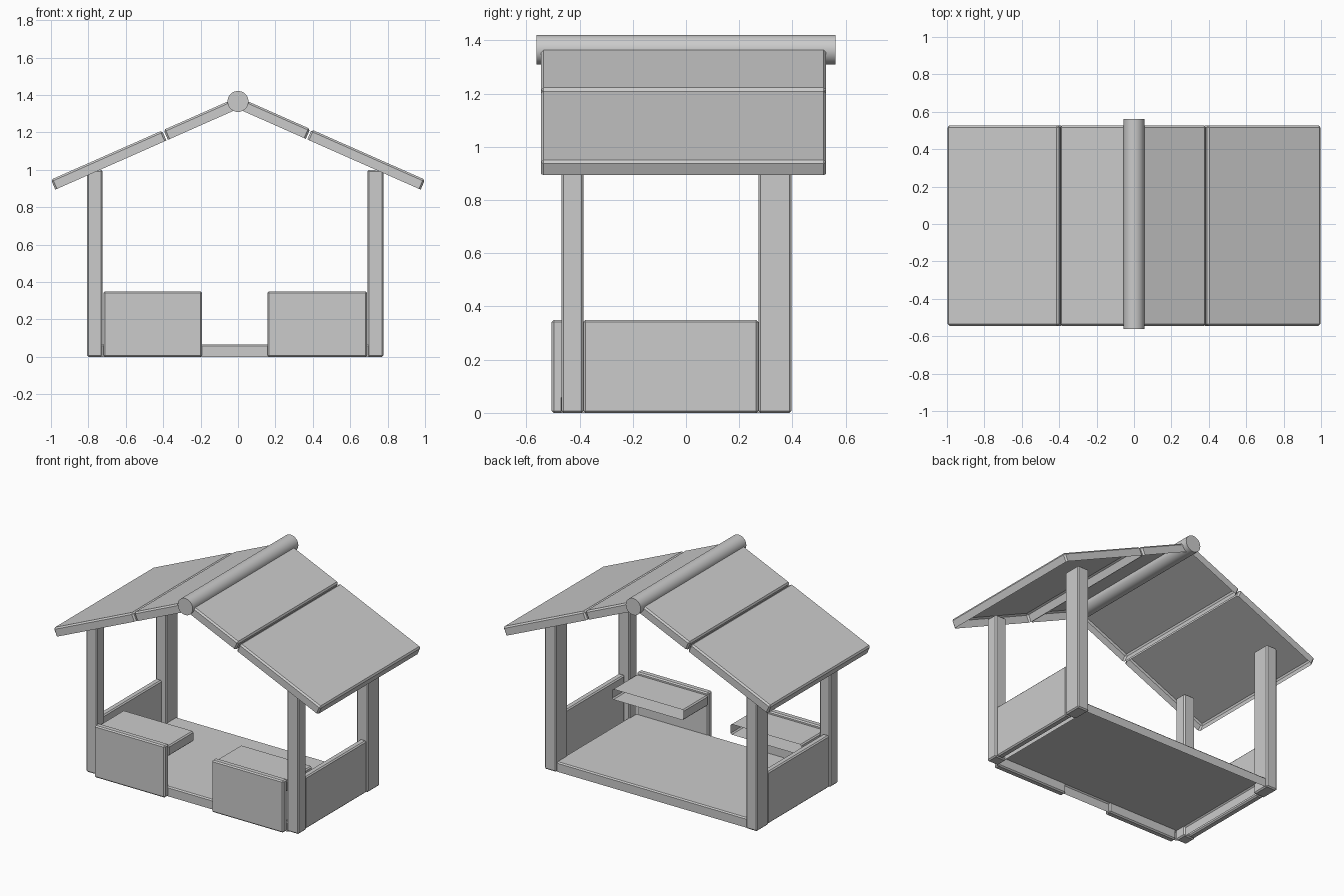
import bpy, bmesh, math
from mathutils import Matrix, Vector

cube = bpy.data.objects.get("Cube")
if cube:
    bpy.data.objects.remove(cube, do_unlink=True)

# Single plain grey for the whole shelter
grey = bpy.data.materials.new("plain grey")
grey.use_nodes = True
colour = (0.6, 0.6, 0.6, 1)
grey.diffuse_color = colour
grey.node_tree.nodes["Principled BSDF"].inputs["Base Color"].default_value = colour


def add_object(name, bm):
    mesh = bpy.data.meshes.new(name)
    bm.to_mesh(mesh)
    bm.free()
    mesh.materials.append(grey)
    obj = bpy.data.objects.new(name, mesh)
    bpy.context.collection.objects.link(obj)
    return obj


def board(name, xs, ys, zs, bevel=0.008, open_side=None, matrix=None):
    """Chamfered box between limits, optionally hollow on one side."""
    bm = bmesh.new()
    bmesh.ops.create_cube(bm, size=1)
    size = [b - a for a, b in (xs, ys, zs)]
    centre = Vector([(a + b) / 2 for a, b in (xs, ys, zs)])
    bmesh.ops.scale(bm, vec=size, verts=bm.verts)
    bmesh.ops.translate(bm, vec=centre, verts=bm.verts)
    bm.normal_update()
    if open_side:
        gone = [f for f in bm.faces if f.normal.dot(Vector(open_side)) > 0.9]
        bmesh.ops.delete(bm, geom=gone, context='FACES')
    edges = [e for e in bm.edges if not e.is_boundary]
    bmesh.ops.bevel(bm, geom=edges, offset=bevel, segments=1, affect='EDGES')
    if matrix:
        bm.transform(matrix)
    return add_object(name, bm)


DOWN, BACK = (0, 0, -1), (0, 1, 0)

# Floor slab, hollow underneath
board("floor", (-0.735, 0.705), (-0.47, 0.385), (0, 0.065), open_side=DOWN)

# Posts, side walls, front panels and counter shelves on both sides
sides = {
    "left": dict(post=(0.692, 0.778), wall=(0.725, 0.77), panel=(0.157, 0.69)),
    "right": dict(post=(-0.807, -0.725), wall=(-0.80, -0.755), panel=(-0.72, -0.193)),
}
for side, span in sides.items():
    board(f"front_post_{side}", span["post"], (-0.468, -0.385), (0, 1.0))
    board(f"back_post_{side}", span["post"], (0.272, 0.397), (0, 1.0))
    board(f"side_wall_{side}", span["wall"], (-0.385, 0.272), (0, 0.35))
    board(f"front_panel_{side}", span["panel"], (-0.505, -0.46), (0, 0.35))
    board(f"counter_shelf_{side}", span["panel"], (-0.462, -0.2), (0.265, 0.335),
          open_side=BACK)

# Roof boards: an upper and a lower one per slope, hollow underneath
slope = math.radians(23.85)
peak = 1.389
thickness = 0.058
for side, sign, split in (("left", 1, 0.39), ("right", -1, 0.402)):
    tilt = Matrix.Translation((0, 0, peak)) @ Matrix.Rotation(sign * slope, 4, 'Y')
    for part, inner, outer in (("upper", 0.03, split - 0.004),
                               ("lower", split + 0.004, 1.0)):
        xs = sorted(sign * x / math.cos(slope) for x in (inner, outer))
        board(f"roof_{part}_{side}", xs, (-0.545, 0.527), (-thickness, 0),
              bevel=0.01, open_side=DOWN, matrix=tilt)

# Round ridge beam
bm = bmesh.new()
bmesh.ops.create_cone(bm, cap_ends=True, segments=32, radius1=0.056, radius2=0.056,
                      depth=1.125,
                      matrix=Matrix.Translation((0, 0, 1.365)) @ Matrix.Rotation(math.pi / 2, 4, 'X'))
ridge = add_object("ridge_beam", bm)
bpy.context.view_layer.objects.active = ridge
ridge.select_set(True)
bpy.ops.object.shade_smooth_by_angle(angle=math.radians(30))
ridge.select_set(False)
